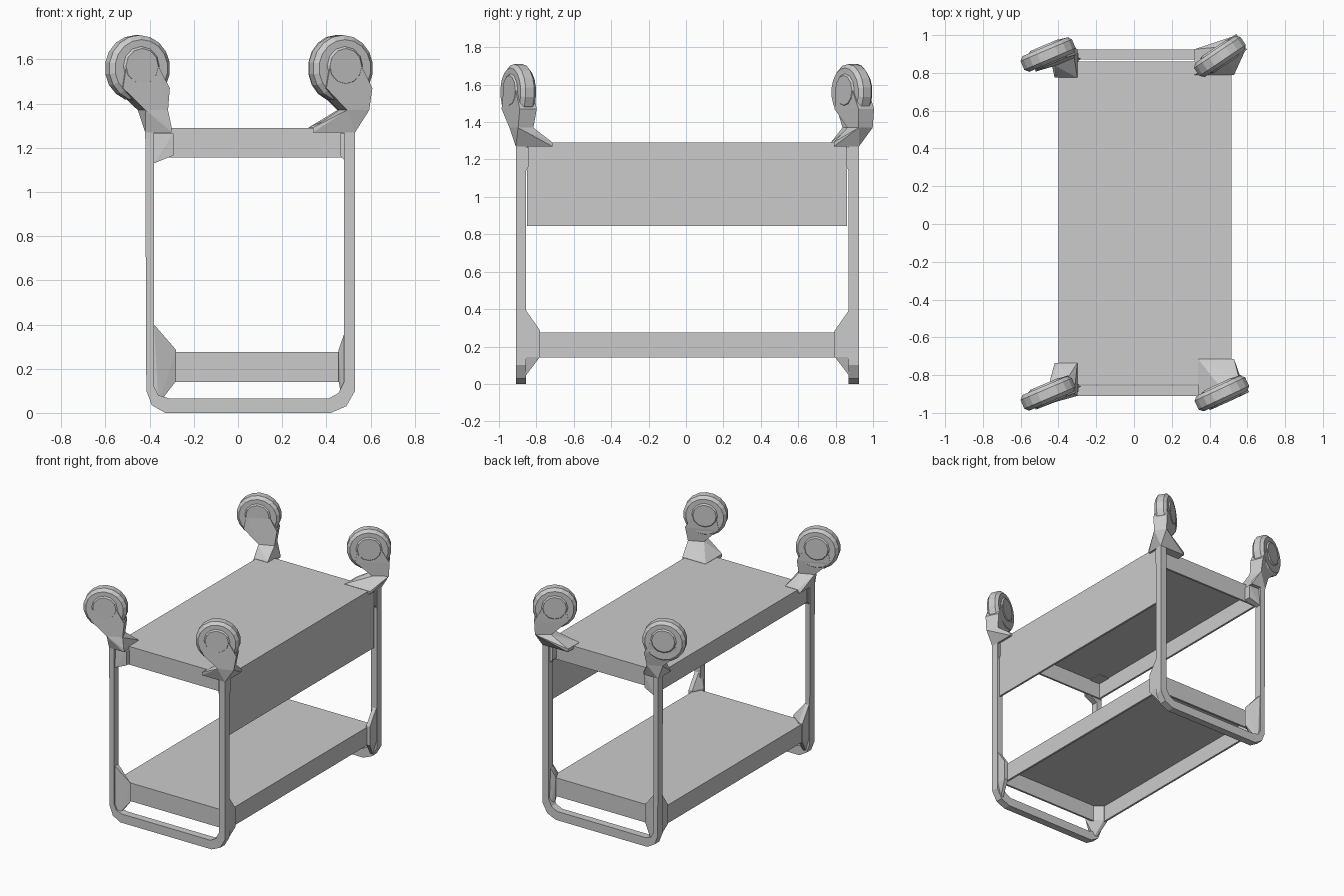
import bpy, bmesh
from math import pi, cos, sin, radians
from mathutils import Vector, Matrix

if "Cube" in bpy.data.objects:
    bpy.data.objects.remove(bpy.data.objects["Cube"])


def finish(name, bm):
    bmesh.ops.recalc_face_normals(bm, faces=bm.faces)
    mesh = bpy.data.meshes.new(name)
    bm.to_mesh(mesh)
    bm.free()
    ob = bpy.data.objects.new(name, mesh)
    bpy.context.collection.objects.link(ob)
    return ob


def hull(name, pts):
    bm = bmesh.new()
    for p in pts:
        bm.verts.new(p)
    res = bmesh.ops.convex_hull(bm, input=bm.verts)
    junk = {v for v in res["geom_interior"] + res["geom_unused"]
            if isinstance(v, bmesh.types.BMVert) and v.is_valid}
    bmesh.ops.delete(bm, geom=list(junk), context='VERTS')
    bmesh.ops.dissolve_limit(bm, angle_limit=0.02, verts=bm.verts, edges=bm.edges)
    return finish(name, bm)


def rect(x0, x1, y0, y1, z):
    return [(x, y, z) for x in (x0, x1) for y in (y0, y1)]


def box(name, x0, x1, y0, y1, z0, z1):
    return hull(name, rect(x0, x1, y0, y1, z0) + rect(x0, x1, y0, y1, z1))


def turned_rect(cx, cy, half_len, half_thick, z, ang):
    d = Vector((cos(ang), sin(ang), 0))
    n = Vector((-sin(ang), cos(ang), 0))
    c = Vector((cx, cy, z))
    return [c + d * a * half_len + n * b * half_thick for a in (-1, 1) for b in (-1, 1)]


# Shelves: thin plate with a skirt, open underneath
def shelf(name, x0, x1, y0, y1, ztop, zbot, right_bot):
    t = 0.015
    box(name + "_plate", x0, x1, y0, y1, ztop - t, ztop)
    box(name + "_front_skirt", x0, x1, y0, y0 + t, zbot, ztop)
    box(name + "_back_skirt", x0, x1, y1 - t, y1, zbot, ztop)
    box(name + "_left_skirt", x0, x0 + t, y0, y1, zbot, ztop)
    box(name + "_right_skirt", x1 - t, x1, y0, y1, right_bot, ztop)


shelf("upper_shelf", -0.40, 0.515, -0.85, 0.86, 1.29, 1.155, 0.845)
shelf("lower_shelf", -0.40, 0.50, -0.84, 0.86, 0.275, 0.14, 0.14)

# End frames: U-shaped bars with rounded lower corners
outer = [(-.42, 1.28), (-.415, .1), (-.39, .035), (-.33, .0), (.42, .0), (.49, .03), (.53, .1), (.53, 1.28)]
inner = [(-.38, 1.28), (-.38, .12), (-.36, .08), (-.31, .065), (.41, .065), (.455, .09), (.48, .14), (.48, 1.28)]


def end_frame(name, y0, y1):
    bm = bmesh.new()
    rings = [[bm.verts.new(p) for p in ((ox, y0, oz), (ix, y0, iz), (ix, y1, iz), (ox, y1, oz))]
             for (ox, oz), (ix, iz) in zip(outer, inner)]
    for a, b in zip(rings, rings[1:]):
        for i in range(4):
            j = (i + 1) % 4
            bm.faces.new((a[i], a[j], b[j], b[i]))
    bm.faces.new(rings[0])
    bm.faces.new(rings[-1])
    return finish(name, bm)


end_frame("front_frame", -0.91, -0.855)
end_frame("back_frame", 0.87, 0.925)

# Corner brackets joining the frames to the shelves
for side, xo, sx, reach in (("left", -0.41, 1, 0.13), ("right", 0.525, -1, 0.07)):
    for end, yo, sy in (("front", -0.90, 1), ("back", 0.915, -1)):
        xa, xb = xo + sx * 0.03, xo + sx * reach
        ya, yb = yo + sy * 0.04, yo + sy * 0.12
        pts = rect(xo, xa, yo, ya, 0.40)
        for z in (0.285, 0.145):
            pts += [(xo, yo + sy * .02, z), (xb, yo + sy * .04, z), (xb, ya, z), (xo, yb, z), (xa, yb, z)]
        pts += rect(xo + sx * .03, xa + sx * .02, yo, ya, 0.04)
        hull(f"{end}_{side}_lower_bracket", pts)
        xb = xo + sx * reach * 0.9
        pts = rect(xo, xb, yo + sy * .01, yo + sy * .06, 1.265) + rect(xo, xb, yo + sy * .01, yo + sy * .06, 1.165)
        hull(f"{end}_{side}_upper_bracket", pts + rect(xo, xa, yo, ya, 1.13))


# Casters: flange, fork housing, wheel and hub
def disc(name, centre, ang, radius, width, bevel, sides=18):
    bm = bmesh.new()
    m = Matrix.Translation(centre) @ Matrix.Rotation(ang, 4, 'Z') @ Matrix.Rotation(pi / 2, 4, 'X')
    bmesh.ops.create_cone(bm, cap_ends=True, segments=sides, radius1=radius, radius2=radius, depth=width)
    rims = [e for e in bm.edges if abs(e.verts[0].co.z - e.verts[1].co.z) < 1e-5]
    bmesh.ops.bevel(bm, geom=rims, offset=bevel, segments=1, affect='EDGES')
    bmesh.ops.transform(bm, matrix=m, verts=bm.verts)
    return finish(name, bm)


# name, flange base rectangle, neck centre, wheel centre, wheel angle
casters = [
    ("front_left", (-.42, -.30, -.91, -.735), (-.385, -.88), (-.455, -.897), 23),
    ("front_right", (.34, .53, -.91, -.715), (.525, -.88), (.465, -.897), 25),
    ("back_left", (-.42, -.30, .775, .925), (-.385, .90), (-.455, .897), 23),
    ("back_right", (.32, .53, .79, .925), (.52, .93), (.455, .887), 34),
]
for name, base, (nx, ny), (wx, wy), deg in casters:
    ang = radians(deg)
    neck = turned_rect(nx, ny, 0.055, 0.045, 1.37, ang)
    x0, x1, y0, y1 = base
    hull(name + "_flange", rect(x0, x1, y0, y1, 1.27)
         + rect(max(x0, -.40), x1, y0, y1, 1.292) + neck)
    mx, my = wx * .7 + nx * .3, wy * .7 + ny * .3
    hull(name + "_fork", neck + turned_rect(mx, my, 0.115, 0.05, 1.47, ang)
         + turned_rect(wx, wy, 0.075, 0.052, 1.58, ang))
    disc(name + "_wheel", (wx, wy, 1.56), ang, 0.15, 0.09, 0.02)
    disc(name + "_hub", (wx, wy, 1.57), ang, 0.095, 0.108, 0.015, 12)
